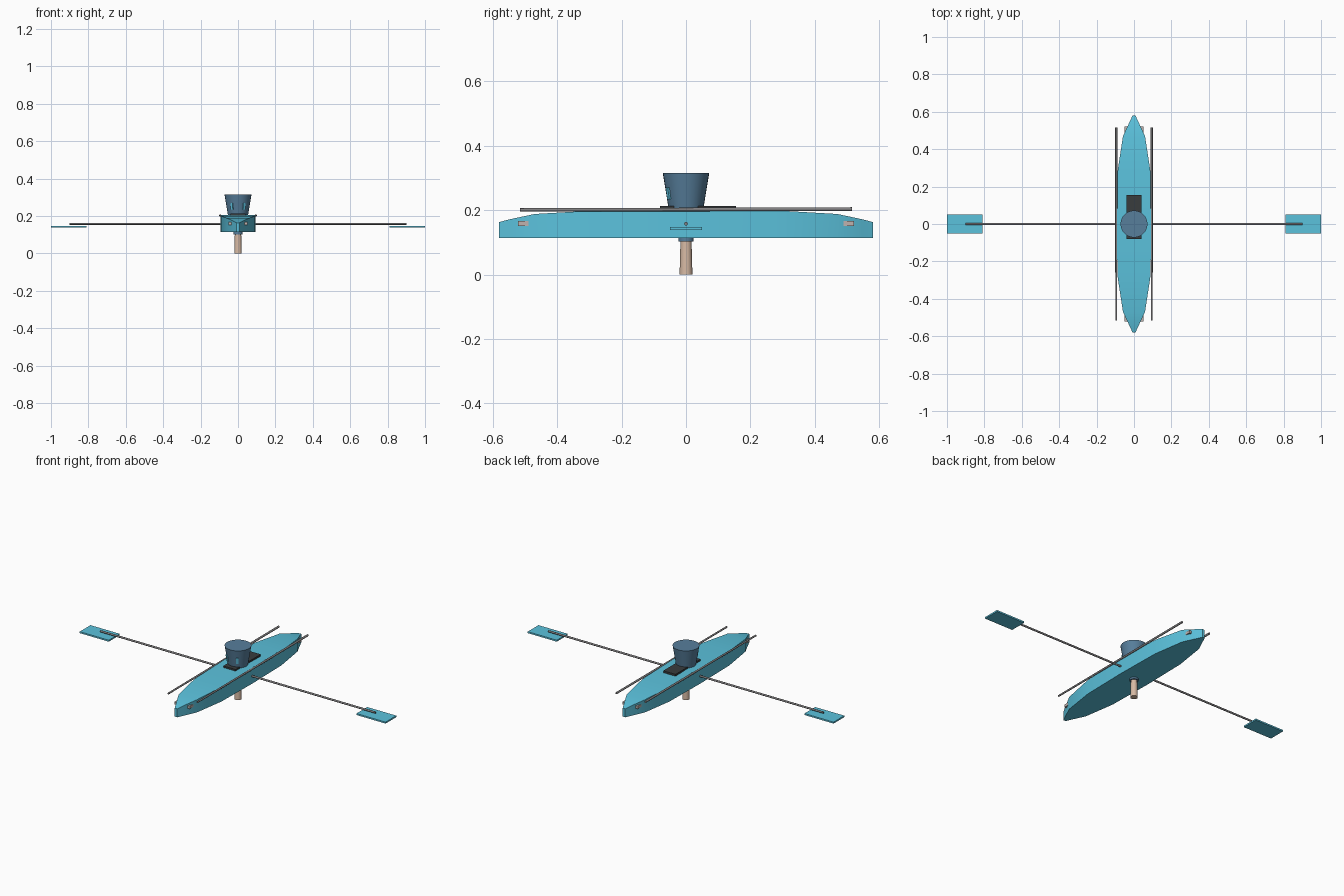
import bpy, bmesh, math
from mathutils import Matrix, Vector

cube = bpy.data.objects.get("Cube")
if cube:
    bpy.data.objects.remove(cube, do_unlink=True)


def material(name, r, g, b):
    m = bpy.data.materials.new(name)
    m.use_nodes = True
    m.diffuse_color = (r, g, b, 1)
    m.node_tree.nodes["Principled BSDF"].inputs["Base Color"].default_value = (r, g, b, 1)
    return m


TEAL = material("teal", 0.105, 0.54, 0.72)
SLATE = material("slate blue", 0.095, 0.21, 0.33)
BLACK = material("charcoal", 0.04, 0.045, 0.048)
GREY = material("grey", 0.22, 0.215, 0.22)
TAN = material("tan", 0.68, 0.49, 0.37)
PALE = material("pale grey", 0.52, 0.45, 0.43)
CYAN = material("bright cyan", 0.13, 0.65, 0.9)


def finish(bm, name, mat, smooth=False):
    bmesh.ops.recalc_face_normals(bm, faces=bm.faces)
    me = bpy.data.meshes.new(name)
    bm.to_mesh(me)
    bm.free()
    ob = bpy.data.objects.new(name, me)
    bpy.context.collection.objects.link(ob)
    me.materials.append(mat)
    if smooth:
        bpy.ops.object.select_all(action='DESELECT')
        ob.select_set(True)
        bpy.context.view_layer.objects.active = ob
        bpy.ops.object.shade_smooth_by_angle(angle=math.radians(35))
    return ob


def box(name, mat, centre, size, rot=Matrix.Identity(4)):
    bm = bmesh.new()
    bmesh.ops.create_cube(bm, size=1, matrix=Matrix.Translation(centre) @ rot
                          @ Matrix.Diagonal((*size, 1)))
    return finish(bm, name, mat)


def tube(name, mat, start, end, r1, r2, sides=32):
    start, end = Vector(start), Vector(end)
    axis = end - start
    turn = axis.to_track_quat('Z', 'Y').to_matrix().to_4x4()
    bm = bmesh.new()
    bmesh.ops.create_cone(bm, cap_ends=True, segments=sides, radius1=r1, radius2=r2,
                          depth=axis.length,
                          matrix=Matrix.Translation((start + end) / 2) @ turn)
    return finish(bm, name, mat, smooth=True)


# Hull: rectangular stations (distance from middle, half width, deck height)
stations = [(0.58, 0.008, 0.163), (0.545, 0.024, 0.172), (0.47, 0.059, 0.188),
            (0.28, 0.088, 0.199), (0.0, 0.093, 0.205)]
stations = [(-y, w, z) for y, w, z in stations] + stations[-2::-1]
bm = bmesh.new()
rings = [[bm.verts.new(p) for p in ((-w, y, 0.113), (w, y, 0.113), (w, y, z), (-w, y, z))]
         for y, w, z in stations]
for a, b in zip(rings, rings[1:]):
    for i in range(4):
        j = (i + 1) % 4
        bm.faces.new((a[i], a[j], b[j], b[i]))
bm.faces.new(rings[0])
bm.faces.new(rings[-1])
finish(bm, "hull", TEAL, smooth=True)

# Deck plate and flared turret
box("deck_plate", BLACK, (0, 0.0375, 0.206), (0.08, 0.235, 0.014))
tube("turret", SLATE, (0, 0, 0.205), (0, 0, 0.315), 0.054, 0.072)

# Mounting collar and peg underneath
tube("peg_collar", SLATE, (0, 0, 0.102), (0, 0, 0.12), 0.024, 0.024)
tube("peg", TAN, (0, 0, 0), (0, 0, 0.11), 0.02, 0.017)

# Cross lugs at both hull ends
for name, y in (("front_lug", -0.503), ("rear_lug", 0.503)):
    box(name, PALE, (0, y, 0.159), (0.1, 0.037, 0.016))

# Parts repeated on each side
for side, s in (("left", 1), ("right", -1)):
    tube(side + "_side_rod", GREY, (s * 0.095, -0.515, 0.201), (s * 0.095, 0.515, 0.203),
         0.005, 0.006, 24)
    box(side + "_paddle", TEAL, (s * 0.905, 0, 0.143), (0.19, 0.1, 0.009))
    # Slit on the front of the turret, following its flare
    rot = Matrix.Rotation(s * math.radians(31), 4, 'Z') @ Matrix.Rotation(math.radians(9.3), 4, 'X')
    box(side + "_turret_slit", CYAN, (s * 0.033, -0.055, 0.252), (0.013, 0.006, 0.036), rot)

# Long cross shaft carrying the paddles
tube("cross_shaft", GREY, (-0.9, 0, 0.158), (0.9, 0, 0.158), 0.0055, 0.0055, 24)
